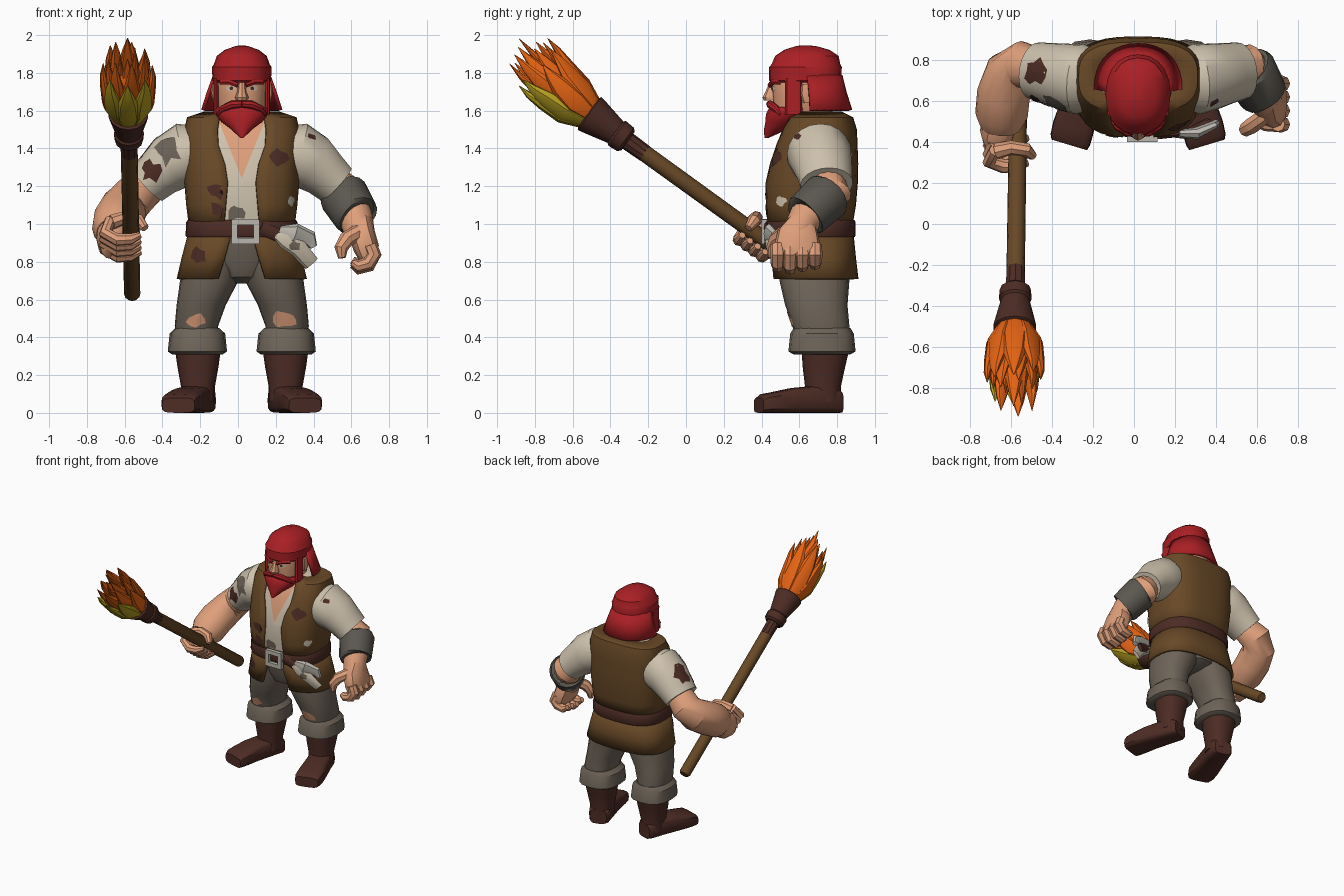
import bpy, bmesh, math, random
from mathutils import Vector as V
from mathutils.bvhtree import BVHTree

random.seed(4)
old = bpy.data.objects.get("Cube")
if old:
    bpy.data.objects.remove(old, do_unlink=True)

CX = 0.02  # body centre line
PALETTE = {
    "skin": (0.74, 0.35, 0.20), "linen": (0.62, 0.54, 0.42), "vest_brown": (0.14, 0.066, 0.02),
    "dark_leather": (0.075, 0.025, 0.018), "trouser_grey": (0.155, 0.127, 0.098),
    "bracer_grey": (0.105, 0.095, 0.08), "red": (0.40, 0.014, 0.018),
    "flame_orange": (0.80, 0.13, 0.007), "flame_yellow": (0.48, 0.36, 0.015),
    "buckle_metal": (0.50, 0.47, 0.42)}
MATS, PARTS = {}, []
for key, rgb in PALETTE.items():
    m = bpy.data.materials.new(key)
    m.use_nodes = True
    m.diffuse_color = (*rgb, 1)
    bsdf = m.node_tree.nodes["Principled BSDF"]
    bsdf.inputs["Base Color"].default_value = (*rgb, 1)
    bsdf.inputs["Roughness"].default_value = 0.8
    MATS[key] = m


def make(name, verts, faces, mat):
    me = bpy.data.meshes.new(name)
    me.from_pydata(verts, [], faces)
    me.materials.append(MATS[mat])
    ob = bpy.data.objects.new(name, me)
    bpy.context.collection.objects.link(ob)
    PARTS.append(ob)
    return ob


def sgnpow(v, e):
    return math.copysign(abs(v) ** e, v)


def sweep(name, pts, mat, n=16, e=1.0, axis=None, hint=(0, 0, 1), gaps=None, thick=0.02):
    """Skin of (super)elliptic rings x, y, z, ra[, rb]; gaps leave an open front."""
    P = [V(p[:3]) for p in pts]
    verts, faces, k = [], [], len(pts)
    cols = n + 1 if gaps else n
    for i, p in enumerate(pts):
        t = V(axis) if axis else (P[min(i + 1, k - 1)] - P[max(i - 1, 0)]).normalized()
        b = (V(hint) - t * t.dot(V(hint))).normalized()
        a = b.cross(t)
        ra, rb = p[3], p[-1]
        t0, t1 = 0, math.tau
        if gaps:
            t0 = -math.acos(min(1, gaps[i] / ra) ** (1 / e))
            t1 = math.pi - t0
        for j in range(cols):
            w = t0 + (t1 - t0) * j / n
            verts.append(P[i] + a * ra * sgnpow(math.cos(w), e) + b * rb * sgnpow(math.sin(w), e))
    for i in range(k - 1):
        for j in range(n):
            q = (j + 1) % cols
            faces.append((i * cols + j, i * cols + q, (i + 1) * cols + q, (i + 1) * cols + j))
    if not gaps:
        faces += [tuple(reversed(range(n))), tuple(range((k - 1) * n, k * n))]
    ob = make(name, verts, faces, mat)
    if gaps:
        mod = ob.modifiers.new("thickness", "SOLIDIFY")
        mod.thickness, mod.offset = thick, -1
    return ob


def loft(name, rings, mat, x=CX, **kw):
    """Horizontal rings given as z, y centre, x radius, y radius."""
    pts = [(x, cy, z, rx, ry) for z, cy, rx, ry in rings]
    return sweep(name, pts, mat, axis=(0, 0, 1), hint=(0, 1, 0), **kw)


def box(name, loc, size, mat):
    verts = [V(loc) + V((sx * size[0], sy * size[1], sz * size[2])) / 2
             for sx in (-1, 1) for sy in (-1, 1) for sz in (-1, 1)]
    faces = [(0, 1, 3, 2), (4, 6, 7, 5), (0, 4, 5, 1), (2, 3, 7, 6), (0, 2, 6, 4), (1, 5, 7, 3)]
    return make(name, verts, faces, mat)


def patch(name, target, centre, ray, r, mat, lift=0.005, squash=1.0, rough=0.35):
    """Thin irregular stain or tear laid on the surface of target."""
    me, d, n = target.data, V(ray).normalized(), 11
    tree = BVHTree.FromPolygons([v.co for v in me.vertices], [p.vertices[:] for p in me.polygons])
    a = d.cross(V((0, 0, 1))).normalized()
    b = a.cross(d)
    rim = [r * random.uniform(1 - rough, 1 + rough) for _ in range(n)]
    verts = []
    for f in (0.05, 0.5, 1):
        for j in range(n):
            w = math.tau * j / n
            o = V(centre) - d * 2 + (a * math.cos(w) + b * math.sin(w) * squash) * rim[j] * f
            hit = tree.ray_cast(o, d)[0]
            if hit is None:
                return
            verts.append(hit - d * lift)
    faces = [(i * n + j, i * n + (j + 1) % n, (i + 1) * n + (j + 1) % n, (i + 1) * n + j)
             for i in range(2) for j in range(n)] + [tuple(range(n))]
    make(name, verts, faces, mat)


# Torso: shirt with an open V neck, under a vest
TORSO = [(0.98, .655, .28, .225), (1.1, .66, .295, .24), (1.22, .665, .305, .245), (1.32, .677, .305, .235),
         (1.42, .69, .305, .218), (1.5, .705, .305, .2), (1.565, .715, .29, .17), (1.595, .715, .2, .11)]
shirt = loft("shirt", [(z, c, a - .02, b - .018) for z, c, a, b in TORSO], "linen", n=32, e=.7)
shirt.data.materials.append(MATS["skin"])
bm = bmesh.new()
bm.from_mesh(shirt.data)
TIP, SLOPE = 1.24, 0.4
for s in (-1, 1):
    bmesh.ops.bisect_plane(bm, geom=bm.verts[:] + bm.edges[:] + bm.faces[:],
                           plane_co=(CX, 0, TIP), plane_no=(s, 0, -SLOPE))
for f in bm.faces:
    c = f.calc_center_median()
    if c.y < .66 and abs(c.x - CX) < SLOPE * (c.z - TIP):
        f.material_index = 1
bm.to_mesh(shirt.data)
bm.free()
vest = loft("vest", TORSO, "vest_brown", n=32, e=.7, gaps=[.095, .085, .075, .09, .125, .13, .12, .1])
skirt = loft("vest_skirt", [(.71, .685, .345, .228), (.82, .675, .32, .225), (.97, .66, .28, .225)],
             "vest_brown", n=32, e=.75, gaps=[.125, .09, .05])
belt = loft("belt", [(.93, .66, .292, .233), (.94, .66, .298, .238), (1.01, .66, .294, .238),
                     (1.02, .66, .288, .232)], "dark_leather", n=32, e=.75)
for s in (-1, 1):
    box("buckle_side", (.04 + s * .058, .415, .96), (.032, .03, .13), "buckle_metal")
    box("buckle_bar", (.04, .415, .96 + s * .05), (.12, .03, .032), "buckle_metal")
sweep("hanging_strap", [(.12, .425, .98, .035, .012), (.24, .44, .93, .035, .015),
                        (.36, .5, .86, .035, .015)], "dark_leather", n=8, hint=(0, 1, 0))
cloth = sweep("cloth_end", [(.2, .435, .94, .02, .015), (.25, .435, .92, .05, .022), (.32, .45, .87, .048, .025),
                            (.39, .49, .79, .042, .012)], "linen", n=8, hint=(0, 1, 0))
sweep("cloth_knot", [(.22, .44, .97, .02), (.3, .44, .95, .055, .03), (.38, .48, .92, .045, .02),
                     (.4, .49, .88, .02)], "buckle_metal", n=8, hint=(0, 1, 0))

# Legs and boots
loft("trouser_seat", [(.685, .69, .04, .1), (.72, .69, .15, .17), (.8, .68, .235, .195),
                      (.95, .67, .25, .2)], "trouser_grey", n=24)
for s, tear in ((-1, .05), (1, .06)):
    leg = sweep("trouser_leg", [(CX + s * x, y, z, a, b) for x, y, z, a, b in (
        (.235, .72, .4, .11, .145), (.24, .715, .46, .115, .15), (.215, .69, .57, .13, .165),
        (.172, .68, .7, .155, .185), (.13, .68, .88, .15, .19))], "trouser_grey",
        n=20, e=.85, axis=(0, 0, 1), hint=(0, 1, 0))
    loft("trouser_cuff", [(.31, .72, .135, .15), (.325, .72, .157, .178), (.42, .72, .147, .168),
                          (.45, .72, .115, .15)], "trouser_grey", x=CX + s * .235, n=16, e=.8)
    loft("boot_shaft", [(.06, .725, .09, .095), (.14, .725, .09, .095), (.24, .73, .108, .112),
                        (.36, .74, .125, .13)], "dark_leather", x=CX + s * .232, n=16, e=.85)
    sweep("boot_foot", [(CX + s * x, y, h, w, h) for x, y, h, w in (
        (.21, .815, .055, .065), (.215, .79, .065, .082), (.25, .68, .072, .088), (.29, .56, .066, .095),
        (.315, .47, .056, .102), (.33, .41, .05, .1), (.335, .385, .04, .09))],
        "dark_leather", n=16, e=.5, axis=V((s * .3, -1, 0)).normalized())
    patch("knee_tear", leg, (CX + s * .235, .5, .495), (0, 1, 0), tear, "skin", squash=.75)

# Head, beard and headscarf
head = loft("head", [(1.46, .69, .1, .1), (1.56, .66, .1, .11), (1.6, .62, .125, .155),
                     (1.68, .63, .138, .172), (1.74, .63, .14, .178), (1.82, .63, .135, .17)], "skin", n=24, e=.85)
loft("headscarf", [(1.75, .63, .145, .18), (1.76, .63, .155, .19), (1.83, .632, .158, .193), (1.845, .635, .148, .182),
                   (1.89, .64, .132, .168), (1.922, .64, .09, .12), (1.943, .635, .03, .05), (1.945, .63, .01, .01)],
     "red", n=20, e=.9)
loft("headscarf_tail", [(1.605, .655, .215, .225), (1.7, .65, .185, .2), (1.79, .64, .152, .188)],
     "red", n=18, e=.9, gaps=[.215, .185, .152])
loft("beard", [(1.455, .425, .008, .01), (1.5, .475, .055, .062), (1.54, .525, .108, .105), (1.58, .545, .138, .122),
               (1.605, .56, .146, .125), (1.62, .57, .135, .125)], "red", n=16)
loft("nose", [(1.655, .455, .03, .045), (1.67, .45, .036, .045), (1.7, .455, .024, .035),
              (1.75, .462, .018, .02)], "skin", n=8)
for s in (-1, 1):
    sweep("sideburn", [(CX + s * .136, .57, z, .014, .045) for z in (1.58, 1.66, 1.77)], "red",
          n=8, e=.6, axis=(0, 0, 1), hint=(0, 1, 0))
    sweep("moustache", [(CX + s * x, y, z, r) for x, y, z, r in (
        (0, .442, 1.635, .018), (.05, .447, 1.632, .022), (.1, .475, 1.61, .02), (.125, .5, 1.58, .01))], "red", n=8)
    patch("eye", head, (CX + s * .06, .45, 1.718), (0, 1, 0), .024, "linen", squash=.55, rough=0)
    patch("pupil", head, (CX + s * .055, .45, 1.718), (0, 1, 0), .01, "dark_leather", lift=.008, rough=0)
    sweep("eyebrow", [(CX + s * x, y, z, .014) for x, y, z in (
        (.022, .445, 1.735), (.065, .458, 1.752), (.11, .495, 1.75))], "red", n=6)
    sweep("ear", [(CX + s * .14, .64, z, r, r * 1.5) for z, r in ((1.64, .012), (1.69, .024), (1.74, .02))],
          "skin", n=8, hint=(0, 1, 0))

# Sleeves and arms
sleeves = {s: sweep("sleeve", [(CX + s * x, y, z, a, b) for x, y, z, a, b in (
    (.2, .7, 1.39, .14, .13), (.285, .705, 1.372, .172, .17), (.37, .72, 1.325, .16, .155),
    (.44, .735, 1.265, .148, .13), (.5, .745, 1.21, .14, .118))], "linen", n=20) for s in (-1, 1)}
sweep("left_forearm", [(.48, .74, 1.23, .1), (.545, .76, 1.165, .115), (.585, .72, 1.11, .11),
                       (.625, .63, 1.03, .09), (.645, .59, .95, .08)], "skin", n=16)
sweep("left_bracer", [(.555, .755, 1.155, .12), (.56, .75, 1.15, .132), (.625, .635, 1.045, .122),
                      (.63, .63, 1.04, .11)], "bracer_grey", n=16)
sweep("left_palm", [(.64, .62, 1.02, .07, .07), (.655, .595, .95, .07, .11), (.68, .59, .87, .068, .125),
                    (.69, .59, .82, .05, .115)], "skin", n=12, e=.8, hint=(0, 1, 0))
for k in range(4):
    y = .485 + .066 * k
    z = .012 * abs(k - 1)
    sweep("left_finger", [(.70, y, .89, .036), (.72, y, .84, .04), (.69, y, .78 + z, .037),
                          (.635, y, .765 + z, .033), (.605, y, .785 + z, .02)], "skin", n=8, hint=(0, 1, 0))
sweep("left_thumb", [(.64, .53, .96, .04), (.575, .48, .92, .042), (.545, .46, .87, .036),
                     (.55, .455, .82, .02)], "skin", n=8, hint=(0, 1, 0))
sweep("right_forearm", [(-.45, .74, 1.23, .1), (-.545, .775, 1.15, .115), (-.6, .735, 1.09, .125),
                        (-.635, .63, 1.03, .13), (-.645, .53, .975, .128), (-.65, .475, .945, .1)], "skin", n=16)
sweep("right_palm", [(-.65, .52, .97, .08), (-.665, .45, .92, .085, .11), (-.66, .39, .9, .07, .09),
                     (-.65, .36, .9, .04, .05)], "skin", n=12, e=.85)

# Torch
CUP = V((-.58, -.51, 1.585))
BUTT = V((-.56, .825, .62))
D = (CUP - BUTT).normalized()
SIDE = V((1, 0, 0))
UP = D.cross(SIDE).normalized()
LEN = (CUP - BUTT).length


def along(t, r):
    return (*(CUP + D * t), r)


sweep("torch_handle", [along(-LEN, .034), along(.015 - LEN, .043), along(-.2, .045)], "vest_brown", n=12, hint=SIDE)
sweep("torch_wrap", [along(-.36, .046), along(-.2, .05)], "dark_leather", n=10, hint=SIDE)
sweep("torch_collar", [along(-.25, .06), along(-.235, .076), along(-.18, .08), along(-.165, .068)],
      "dark_leather", n=12, hint=SIDE)
sweep("torch_cup", [along(-.17, .07), along(-.02, .104), along(0, .107), along(.01, .09)],
      "dark_leather", n=14, hint=SIDE)
sweep("flame_core", [along(-.01, .09), along(.1, .115), along(.2, .11), along(.3, .06), along(.36, .01)],
      "flame_orange", n=14, hint=SIDE)

# Flames: rows of count, root, middle and tip radius, length, width
ROWS = ((8, .065, .1, .13, .38, .06), (7, .05, .08, .1, .45, .055), (4, .02, .04, .04, .48, .05))
for count, r0, r1, r2, length, wide in ROWS:
    for k in range(count):
        w = math.tau * (k + .5 * (count % 2)) / count
        out = SIDE * math.cos(w) + UP * math.sin(w)
        low = math.sin(w) < -.3 and r0 > .06
        ln = length if low else length * random.uniform(.82, 1.06)
        lift = V((0, .01, .03 if low else .07))
        prof = ((0, r0, .7), (.3, r1, 1.1), (.6, (r1 + r2) / 2, .9), (.82, r2, .5), (1, r2, .04))
        pts = [(*(CUP + D * ln * u + out * r + lift * u * u), wide * f, wide * f * .6) for u, r, f in prof]
        sweep("flame_tongue", pts, "flame_yellow" if low else "flame_orange", n=8, hint=out)

# Right hand closed around the handle
GRIP = BUTT + D * .55
for k in range(4):
    c = GRIP + D * (.05 * k - .085)
    arc = [c + (SIDE * math.cos(w) + UP * math.sin(w)) * r for w, r in
           ((2.7, .12), (3.4, .14), (4.0, .105), (4.7, .075), (5.5, .068))]
    sweep("right_finger", [(*p, r) for p, r in zip(arc, (.03, .036, .034, .03, .018))], "skin", n=8, hint=D)
sweep("right_thumb", [(*(GRIP + D * .06 + SIDE * x + UP * u), r) for x, u, r in (
    (-.1, .04, .04), (-.03, .07, .035), (.045, .05, .034), (.075, 0, .022))], "skin", n=8, hint=D)

# Stains and tears
FRONT = (0, 1, 0)
for target, centre, ray, r, mat in (
        (vest, (.215, .4, 1.345), FRONT, .045, "dark_leather"), (vest, (-.115, .4, 1.18), FRONT, .045, "dark_leather"),
        (vest, (-.11, .4, 1.08), FRONT, .04, "dark_leather"), (skirt, (-.215, .4, .83), FRONT, .04, "dark_leather"),
        (shirt, (-.015, .4, 1.06), FRONT, .045, "trouser_grey"), (cloth, (.3, .4, .88), FRONT, .025, "trouser_grey"),
        (vest, (.285, .5, 1.12), (-.5, 1, 0), .025, "linen"),
        (sleeves[-1], (-.46, .6, 1.28), (.3, 1, -.2), .05, "dark_leather"),
        (sleeves[-1], (-.36, .6, 1.38), (.3, 1, -.3), .07, "trouser_grey"),
        (sleeves[-1], (-.47, .74, 1.36), (.3, 0, -1), .06, "dark_leather"),
        (sleeves[1], (.39, .6, 1.46), (-.2, 1, -.5), .022, "dark_leather")):
    patch("stain", target, centre, ray, r, mat)

bpy.ops.object.select_all(action="DESELECT")
for ob in PARTS:
    ob.select_set(True)
bpy.context.view_layer.objects.active = PARTS[0]
bpy.ops.object.shade_smooth_by_angle(angle=math.radians(35))
